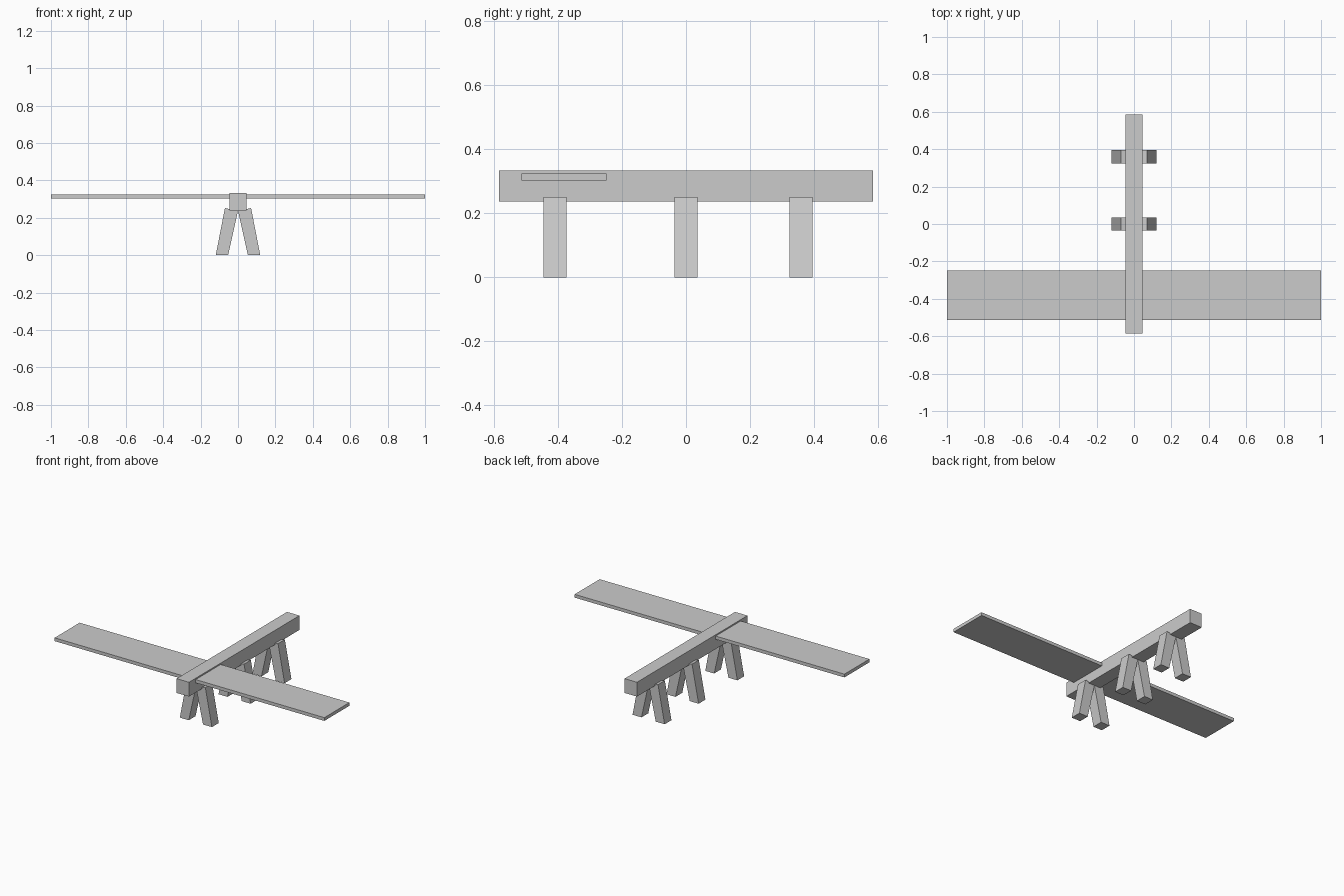
import bpy

if "Cube" in bpy.data.objects:
    bpy.data.objects.remove(bpy.data.objects["Cube"])


def prism(name, profile, y0, y1):
    """Extrude an x-z profile (counter-clockwise seen from the front) along y."""
    n = len(profile)
    verts = [(x, y, z) for y in (y0, y1) for x, z in profile]
    faces = [tuple(range(n)), tuple(range(2 * n - 1, n - 1, -1))]
    faces += [(i, i + n, (i + 1) % n + n, (i + 1) % n) for i in range(n)]
    mesh = bpy.data.meshes.new(name)
    mesh.from_pydata(verts, [], faces)
    obj = bpy.data.objects.new(name, mesh)
    bpy.context.collection.objects.link(obj)
    return obj


def box(name, half_width, y0, y1, z0, z1):
    w = half_width
    return prism(name, [(-w, z0), (w, z0), (w, z1), (-w, z1)], y0, y1)


# Long square beam and the flat plank crossing it near the front
box("body_beam", 0.046, -0.585, 0.585, 0.238, 0.334)
box("cross_plank", 1.0, -0.514, -0.249, 0.303, 0.325)

# Three pairs of splayed legs, mirrored across x
leg_profile = [(0.053, 0.0), (0.119, 0.0), (0.07, 0.252), (0.0, 0.238)]
for label, y in (("front", -0.41), ("middle", 0.0), ("back", 0.36)):
    leg = prism(label + "_legs", leg_profile, y - 0.036, y + 0.036)
    mirror = leg.modifiers.new("mirror", 'MIRROR')
    mirror.use_mirror_merge = False
